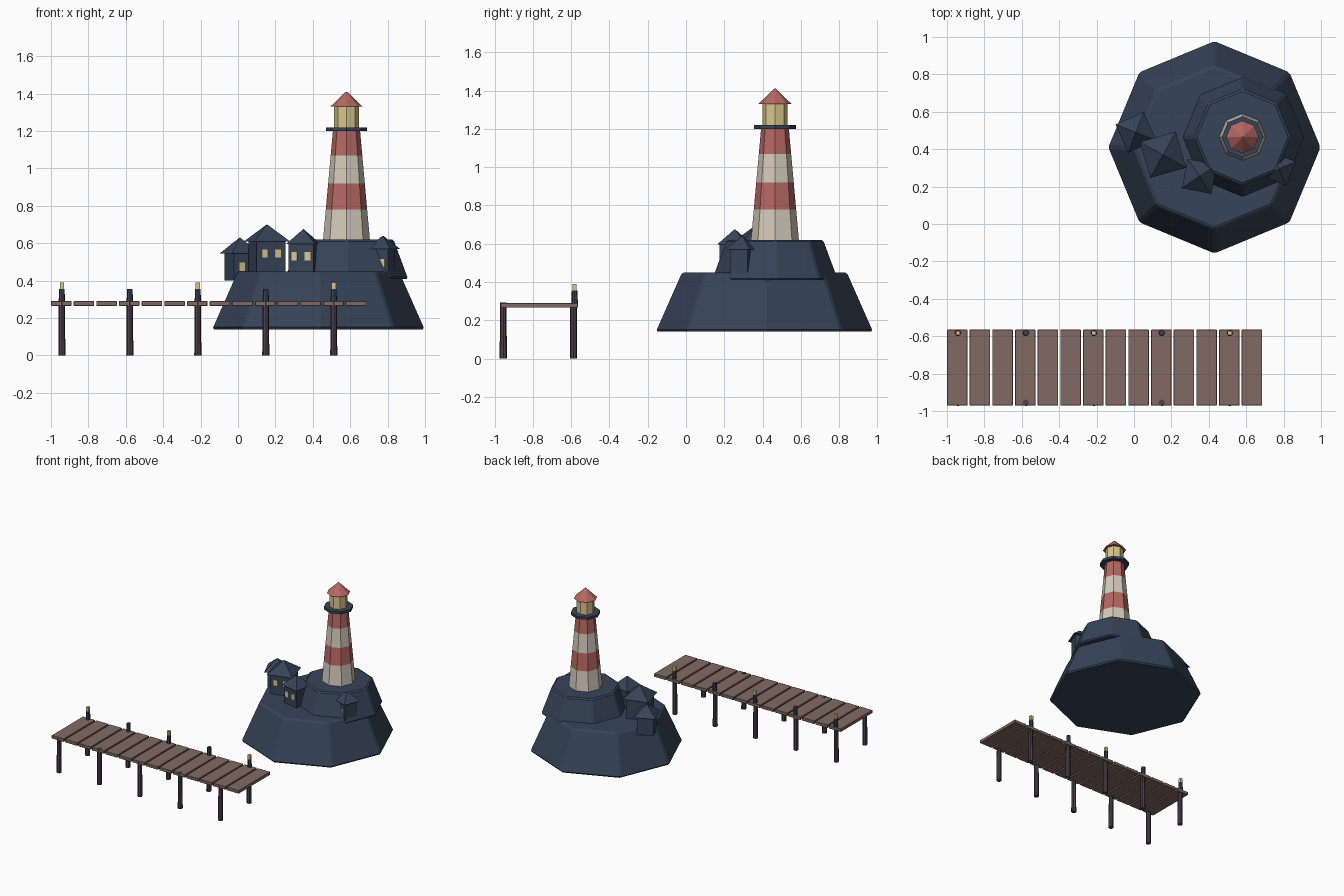
import bpy
import bmesh
from math import radians, sqrt, sin, cos
from mathutils import Matrix, Vector

cube = bpy.data.objects.get("Cube")
if cube:
    bpy.data.objects.remove(cube, do_unlink=True)


def material(name, r, g, b):
    """Make a flat colour from 0-255 display values."""
    lin = [((c / 255 + 0.055) / 1.055) ** 2.4 for c in (r, g, b)] + [1]
    m = bpy.data.materials.new(name)
    m.use_nodes = True
    m.diffuse_color = lin
    m.node_tree.nodes["Principled BSDF"].inputs["Base Color"].default_value = lin
    return m


navy = material("navy rock", 54, 68, 88)
white = material("warm white", 212, 202, 186)
red = material("faded red", 182, 104, 98)
yellow = material("lamp yellow", 218, 198, 140)
wood = material("plank brown", 130, 106, 99)
post_wood = material("post purple", 78, 65, 77)


def finish(name, bm, mat, bevel=0):
    mesh = bpy.data.meshes.new(name)
    bm.normal_update()
    bm.to_mesh(mesh)
    bm.free()
    mesh.materials.append(mat)
    ob = bpy.data.objects.new(name, mesh)
    bpy.context.collection.objects.link(ob)
    if bevel:
        mod = ob.modifiers.new("Bevel", 'BEVEL')
        mod.width = bevel
        mod.segments = 1
    return ob


def frustum(name, x, y, z0, z1, r0, r1, mat, sides=8, turn=0, bevel=0):
    bm = bmesh.new()
    place = Matrix.Translation((x, y, (z0 + z1) / 2)) @ Matrix.Rotation(radians(turn), 4, 'Z')
    bmesh.ops.create_cone(bm, cap_ends=True, segments=sides, radius1=r0,
                          radius2=r1, depth=z1 - z0, matrix=place)
    return finish(name, bm, mat, bevel)


def box(name, centre, size, mat, turn=0, bevel=0):
    bm = bmesh.new()
    place = (Matrix.Translation(centre) @ Matrix.Rotation(radians(turn), 4, 'Z')
             @ Matrix.Diagonal((*size, 1)))
    bmesh.ops.create_cube(bm, size=1, matrix=place)
    return finish(name, bm, mat, bevel)


# Rocky island in two tiers
frustum("island_base", 0.43, 0.41, 0.14, 0.45, 0.572, 0.435, navy, bevel=0.012)
TX, TY = 0.58, 0.465
frustum("island_upper_tier", TX, TY, 0.41, 0.62, 0.333, 0.255, navy, bevel=0.01)

# Striped tapering tower
levels = [0.62, 0.78, 0.92, 1.07, 1.20]


def tower_radius(z):
    return 0.125 - (z - levels[0]) * 0.09


for i, (low, high) in enumerate(zip(levels, levels[1:])):
    frustum(f"tower_band_{i + 1}", TX, TY, low, high, tower_radius(low),
            tower_radius(high), red if i % 2 else white)

# Gallery, lamp room and roof
frustum("gallery", TX, TY, 1.20, 1.22, 0.11, 0.11, navy)
frustum("lamp_room", TX, TY, 1.22, 1.33, 0.066, 0.066, yellow)
frustum("lamp_roof", TX, TY, 1.33, 1.41, 0.087, 0.004, red)


# Small houses with pyramid roofs and lit windows
def house(name, x, y, turn, width, roof, z0, eaves, apex, window_z, windows):
    box(name + "_walls", (x, y, (z0 + eaves) / 2), (width, width, eaves - z0), navy, turn)
    frustum(name + "_roof", x, y, eaves - 0.005, apex, roof / sqrt(2), 0.002,
            navy, sides=4, turn=45 + turn)
    spin = Matrix.Rotation(radians(turn), 3, 'Z')
    for i, offset in enumerate(windows):
        spot = Vector((x, y, window_z)) + spin @ Vector((offset, -width / 2 - 0.001, 0))
        box(f"{name}_window_{i + 1}", spot, (0.032, 0.006, 0.044), yellow, turn)


house("outer_house", 0.01, 0.49, 24, 0.125, 0.165, 0.40, 0.55, 0.63, 0.475, [-0.015])
house("large_house", 0.155, 0.37, 16, 0.16, 0.20, 0.44, 0.615, 0.70, 0.545, [-0.037, 0.037])
house("middle_house", 0.35, 0.255, -11, 0.135, 0.16, 0.44, 0.60, 0.675, 0.53, [-0.036, 0.036])
house("right_house", 0.775, 0.295, -22, 0.1, 0.14, 0.425, 0.575, 0.64, 0.495, [0.015])

# Pier deck
PLANKS, PITCH = 14, 0.1212
for i in range(PLANKS):
    box(f"pier_plank_{i + 1}", (-0.945 + i * PITCH, -0.7675, 0.278),
        (0.11, 0.405, 0.025), wood, bevel=0.002)

# Pier legs, with bollards and lamps along the back edge
for i in range(5):
    x = -0.942 + i * 0.3635
    top = 0.292 if i % 2 else 0.285
    frustum(f"front_pier_leg_{i + 1}", x, -0.955, 0, top, 0.019, 0.017, post_wood)
    frustum(f"back_pier_leg_{i + 1}", x, -0.588, 0, 0.285, 0.019, 0.017, post_wood)
    frustum(f"bollard_{i + 1}", x, -0.582, 0.28, 0.355, 0.017, 0.015, navy)
    if i % 2 == 0:
        box(f"pier_lamp_{i + 1}", (x, -0.582, 0.372), (0.022, 0.022, 0.036), yellow)
